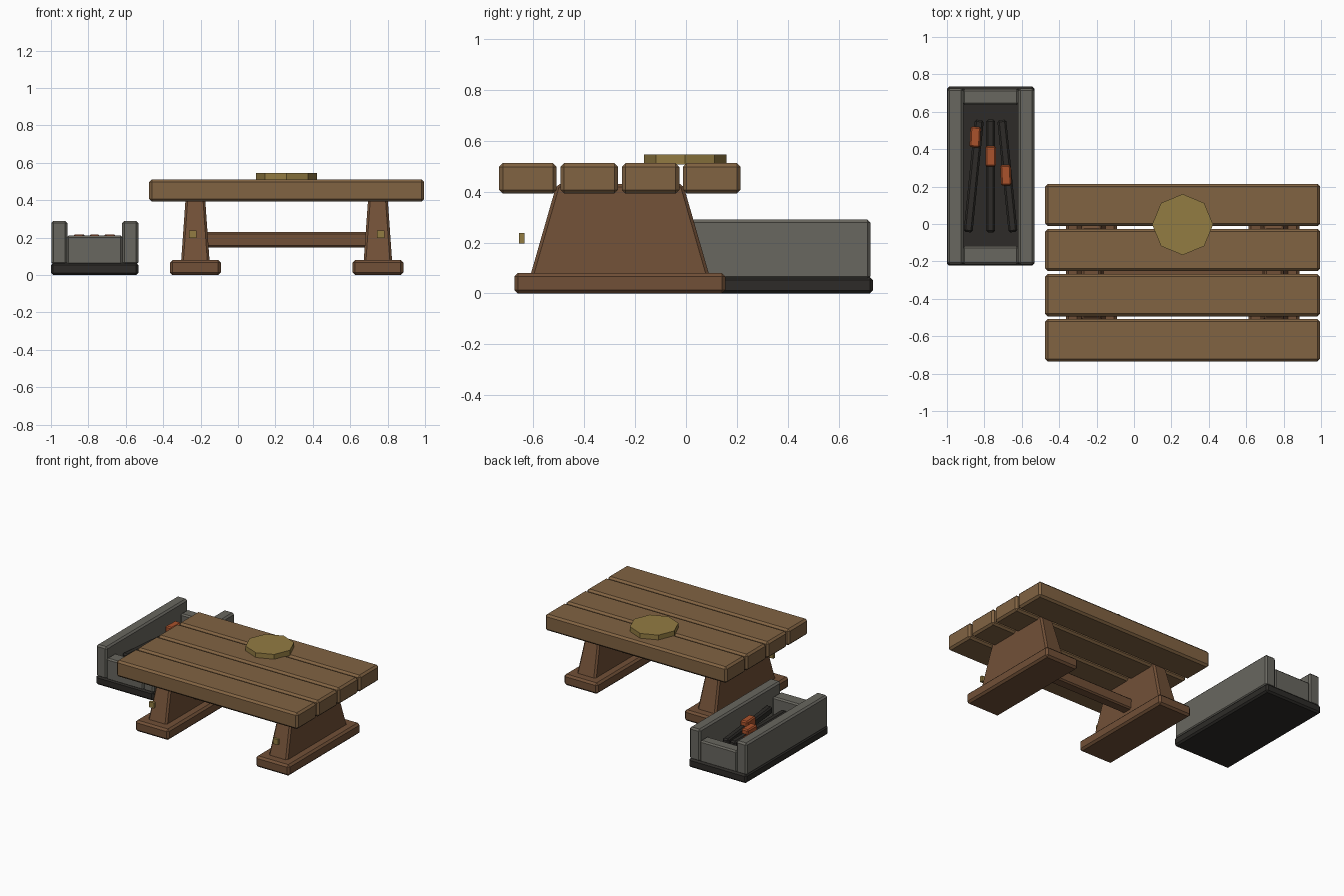
import bpy, bmesh, math

if "Cube" in bpy.data.objects:
    bpy.data.objects.remove(bpy.data.objects["Cube"])


def material(name, rgb):
    m = bpy.data.materials.new(name)
    m.diffuse_color = (*rgb, 1)
    m.use_nodes = True
    m.node_tree.nodes["Principled BSDF"].inputs["Base Color"].default_value = m.diffuse_color
    return m


PLANK = material("plank_wood", (0.22, 0.125, 0.055))
LEG = material("leg_wood", (0.165, 0.08, 0.038))
BRASS = material("plate_metal", (0.29, 0.20, 0.055))
STONE = material("stone", (0.14, 0.135, 0.115))
DARK = material("charcoal", (0.026, 0.024, 0.021))
EMBER = material("ember", (0.40, 0.085, 0.025))


def finish(name, bm, mat, bevel=0.0):
    bmesh.ops.recalc_face_normals(bm, faces=bm.faces)
    me = bpy.data.meshes.new(name)
    bm.to_mesh(me)
    bm.free()
    me.materials.append(mat)
    ob = bpy.data.objects.new(name, me)
    bpy.context.collection.objects.link(ob)
    if bevel:
        b = ob.modifiers.new("Bevel", "BEVEL")
        b.width, b.segments = bevel, 1
    return ob


def box(name, x, y, z, mat, bevel=0.0, taper=(1, 1), rot=0.0):
    """Box from (min, max) ranges; taper scales the top, rot turns it about z."""
    bm = bmesh.new()
    bmesh.ops.create_cube(bm, size=1)
    for v in bm.verts:
        top = v.co.z > 0
        v.co.x *= (x[1] - x[0]) * (taper[0] if top else 1)
        v.co.y *= (y[1] - y[0]) * (taper[1] if top else 1)
        v.co.z *= z[1] - z[0]
    ob = finish(name, bm, mat, bevel)
    ob.location = [sum(r) / 2 for r in (x, y, z)]
    ob.rotation_euler.z = rot
    return ob


CX, CY = 0.26, -0.26   # table centre

# Table top: four planks
for i in range(4):
    y = CY + (i - 1.5) * 0.241
    box(f"plank_{i + 1}", (-0.475, 0.995), (y - 0.113, y + 0.113), (0.393, 0.512), PLANK, 0.014)

# Trestle legs, feet and pegs
for side, s in (("left", -1), ("right", 1)):
    x = CX + s * 0.488
    box(f"{side}_foot", (x - 0.136, x + 0.136), (CY - 0.415, CY + 0.415), (0, 0.08), LEG, 0.014)
    box(f"{side}_leg", (x - 0.077, x + 0.077), (CY - 0.355, CY + 0.355), (0.06, 0.43), LEG, 0.012, (0.66, 0.70))
    px = CX + s * 0.502
    box(f"{side}_peg", (px - 0.02, px + 0.02), (-0.656, -0.635), (0.197, 0.237), BRASS)

# Stretcher between the legs
box("stretcher", (CX - 0.47, CX + 0.47), (CY - 0.04, CY + 0.04), (0.147, 0.23), LEG, 0.01)

# Eight-sided plate on the table
bm = bmesh.new()
bmesh.ops.create_cone(bm, cap_ends=True, segments=8, radius1=0.163, radius2=0.163, depth=0.04)
plate = finish("plate", bm, BRASS)
plate.location = (CX, -0.003, 0.527)

# Stone fire trough
box("trough_base", (-1.0, -0.533), (-0.223, 0.735), (0, 0.065), DARK, 0.012)
for side, x in (("left", -0.955), ("right", -0.576)):
    box(f"trough_{side}_wall", (x - 0.043, x + 0.043), (-0.217, 0.725), (0.055, 0.29), STONE, 0.012)
for end, y in (("front", (-0.217, -0.117)), ("back", (0.637, 0.722))):
    box(f"trough_{end}_wall", (-0.915, -0.617), y, (0.055, 0.212), STONE, 0.01)

# Fanned charred logs, each with a glowing ember
for i in range(3):
    k = i - 1
    a = k * 0.1
    x = -0.767 + k * 0.09
    box(f"log_{i + 1}", (x - 0.024, x + 0.024), (-0.045, 0.558), (0.13, 0.185), DARK, 0.01, rot=a)
    ex, ey = -0.767 + k * 0.082, 0.363 - k * 0.102
    box(f"ember_{i + 1}", (ex - 0.028, ex + 0.028), (ey - 0.055, ey + 0.055), (0.14, 0.218), EMBER, 0.008, rot=a * 0.5)
